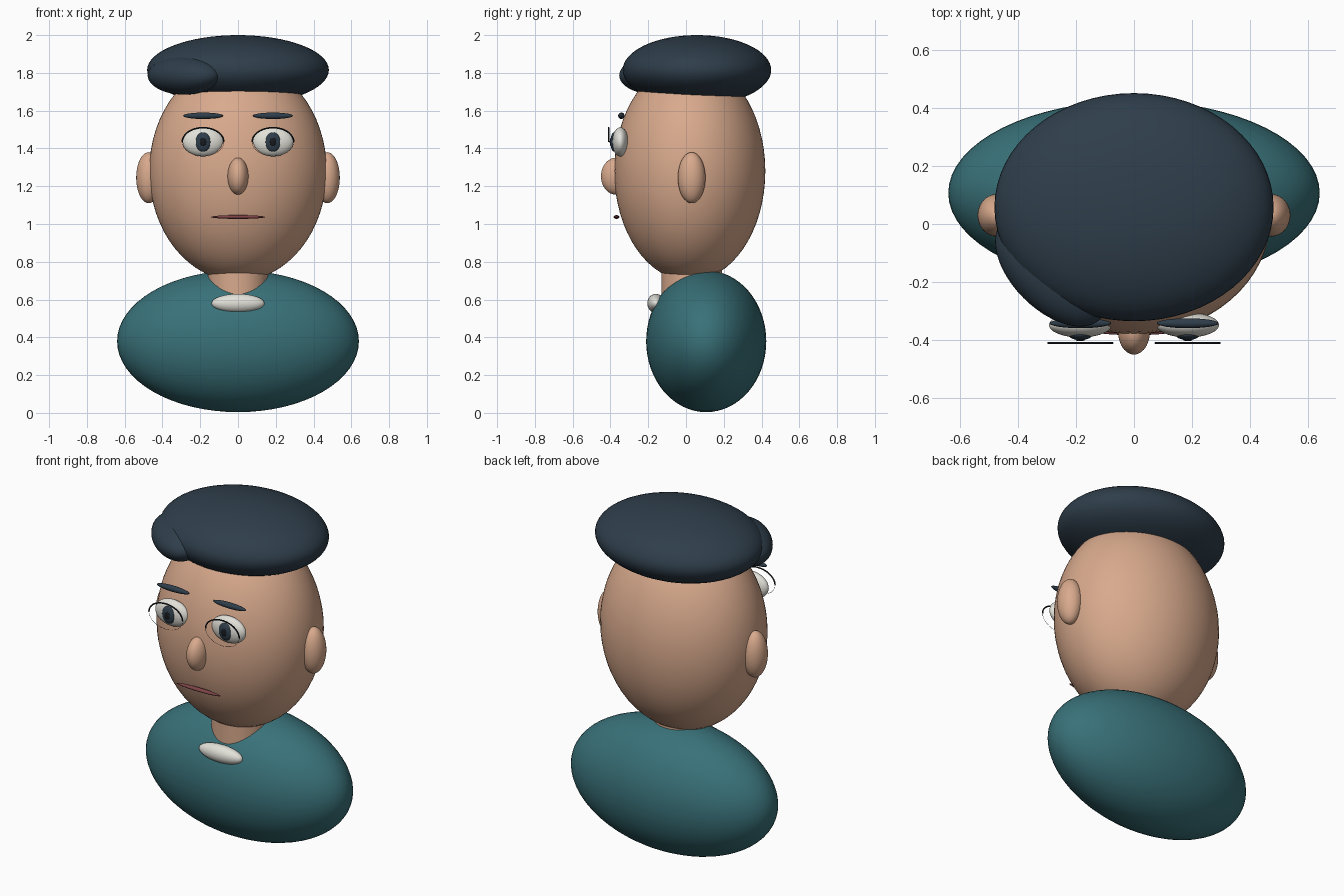
import bpy
import math

if "Cube" in bpy.data.objects:
    bpy.data.objects.remove(bpy.data.objects["Cube"], do_unlink=True)


def material(name, r, g, b):
    m = bpy.data.materials.new(name)
    m.use_nodes = True
    m.diffuse_color = (r, g, b, 1)
    node = next(n for n in m.node_tree.nodes if n.type == "BSDF_PRINCIPLED")
    node.inputs["Base Color"].default_value = (r, g, b, 1)
    node.inputs["Roughness"].default_value = 0.7
    return m


SKIN = material("skin", 0.69, 0.40, 0.265)
HAIR = material("dark slate", 0.028, 0.048, 0.07)
SHIRT = material("teal cloth", 0.04, 0.165, 0.19)
WHITE = material("warm white", 0.76, 0.75, 0.69)
BLACK = material("black", 0.008, 0.01, 0.013)
LIPS = material("dusky rose", 0.2, 0.055, 0.06)


def ellipsoid(name, centre, radii, mat, turn=0, segments=48):
    bpy.ops.mesh.primitive_uv_sphere_add(segments=segments, ring_count=segments // 2,
                                         location=centre, rotation=(0, 0, math.radians(turn)))
    ob = bpy.context.object
    ob.name = name
    ob.scale = radii
    ob.data.materials.append(mat)
    bpy.ops.object.shade_smooth()
    return ob


def arc(name, centre, radii, start, end, thickness, mat):
    """Thin tube along part of an upright ellipse."""
    curve = bpy.data.curves.new(name, "CURVE")
    curve.dimensions = "3D"
    curve.bevel_depth = thickness
    curve.bevel_resolution = 2
    curve.use_fill_caps = True
    count = 24
    line = curve.splines.new("POLY")
    line.points.add(count)
    for i, point in enumerate(line.points):
        a = math.radians(start + (end - start) * i / count)
        point.co = (centre[0] + radii[0] * math.cos(a), centre[1],
                    centre[2] + radii[1] * math.sin(a), 1)
    curve.materials.append(mat)
    ob = bpy.data.objects.new(name, curve)
    bpy.context.collection.objects.link(ob)
    return ob


# Bust
ellipsoid("torso", (0, 0.107, 0.379), (0.64, 0.318, 0.375), SHIRT, segments=64)
ellipsoid("collar_patch", (0, -0.16, 0.58), (0.14, 0.045, 0.05), WHITE)
bpy.ops.mesh.primitive_cylinder_add(vertices=48, radius=0.16, depth=0.4, location=(0, 0.03, 0.7))
neck = bpy.context.object
neck.name = "neck"
neck.data.materials.append(SKIN)
bpy.ops.object.shade_smooth_by_angle()

# Head and hair
ellipsoid("head", (0, 0.02, 1.28), (0.47, 0.4, 0.582), SKIN, segments=64)
ellipsoid("hair_cap", (0, 0.058, 1.815), (0.481, 0.393, 0.185), HAIR, segments=64)
ellipsoid("hair_fringe", (-0.285, -0.16, 1.787), (0.238, 0.135, 0.102), HAIR, turn=-45)

# Face centre
ellipsoid("nose", (0, -0.37, 1.253), (0.055, 0.08, 0.098), SKIN)
ellipsoid("mouth", (0, -0.368, 1.037), (0.143, 0.015, 0.01), LIPS)

# Paired features
for side, s in (("left", 1), ("right", -1)):
    x = 0.185 * s
    ellipsoid(side + "_ear", (0.473 * s, 0.03, 1.245), (0.066, 0.073, 0.135), SKIN)
    ellipsoid(side + "_eye", (x, -0.348, 1.435), (0.108, 0.043, 0.077), WHITE)
    ellipsoid(side + "_iris", (x, -0.382, 1.434), (0.041, 0.018, 0.051), HAIR, segments=32)
    ellipsoid(side + "_pupil", (x, -0.396, 1.434), (0.018, 0.008, 0.023), BLACK, segments=24)
    ellipsoid(side + "_brow", (x, -0.342, 1.573), (0.106, 0.017, 0.017), HAIR, segments=32)
    arc(side + "_upper_lash", (x, -0.41, 1.435), (0.11, 0.075), 0, 180, 0.004, BLACK)
    arc(side + "_lower_lash", (x, -0.41, 1.435), (0.11, 0.075), 180, 360, 0.0008, BLACK)
